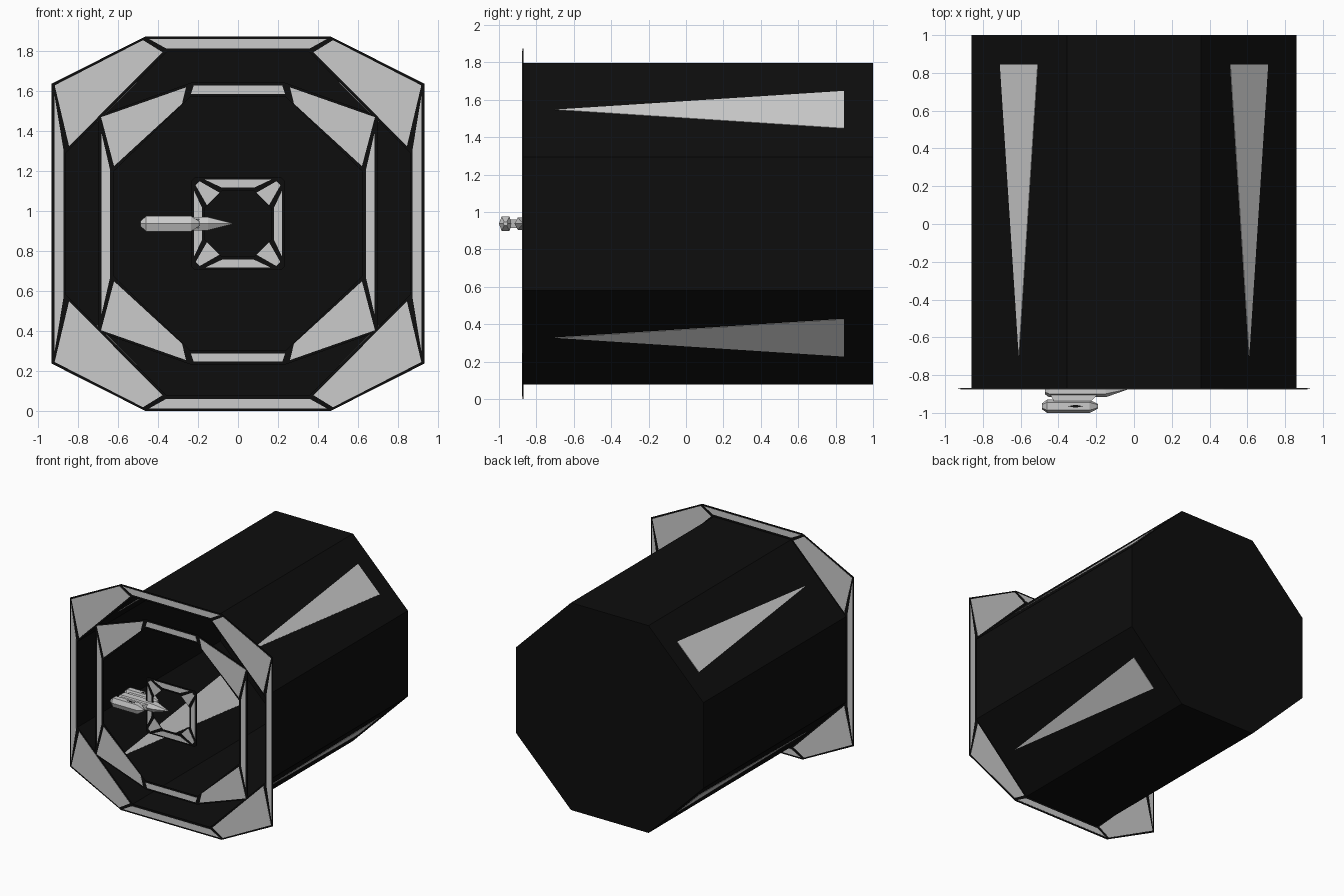
import bpy, bmesh, math
from mathutils import Vector

if "Cube" in bpy.data.objects:
    bpy.data.objects.remove(bpy.data.objects["Cube"])

CZ = 0.937      # height of the tunnel axis
FY = -0.872     # plane of the front rings
BY = 1.0        # closed back end

black = bpy.data.materials.new("black")
black.diffuse_color = (0.004, 0.004, 0.004, 1)
black.use_nodes = True
black.node_tree.nodes["Principled BSDF"].inputs["Base Color"].default_value = black.diffuse_color


def finish(name, bm, mat=None):
    bmesh.ops.recalc_face_normals(bm, faces=bm.faces)
    me = bpy.data.meshes.new(name)
    bm.to_mesh(me)
    bm.free()
    ob = bpy.data.objects.new(name, me)
    bpy.context.collection.objects.link(ob)
    if mat:
        me.materials.append(mat)
    return ob


def prism(bm, pts, offset):
    """Closed solid between a polygon and its copy moved by offset."""
    off = Vector(offset)
    a = [bm.verts.new(Vector(p) - off / 2) for p in pts]
    b = [bm.verts.new(Vector(p) + off / 2) for p in pts]
    bm.faces.new(a)
    bm.faces.new(b[::-1])
    n = len(pts)
    for i in range(n):
        bm.faces.new((a[i], a[(i + 1) % n], b[(i + 1) % n], b[i]))


def octagon(p, q):
    """Eight points from the one above the right half and the one below it."""
    (x1, z1), (x2, z2) = p, q
    return [(x1, z1), (x2, z2), (x2, -z2), (x1, -z1),
            (-x1, -z1), (-x2, -z2), (-x2, z2), (-x1, z1)]


def ring(name, outer, inner, corner, top, side):
    """Black flat frame with grey corner, top and side panels."""
    o, i = octagon(*outer), octagon(*inner)
    bm = bmesh.new()
    loops = [[bm.verts.new((x, y, CZ + z)) for x, z in pts]
             for pts, y in ((o, FY - .002), (i, FY - .002), (i, FY + .002), (o, FY + .002))]
    for k in range(4):
        A, B = loops[k], loops[(k + 1) % 4]
        for j in range(8):
            bm.faces.new((A[j], A[(j + 1) % 8], B[(j + 1) % 8], B[j]))
    finish(name + "_frame", bm, black)

    bm = bmesh.new()
    add = lambda pts: prism(bm, [(x, FY, CZ + z) for x, z in pts], (0, .007, 0))
    (tx1, tz1), (tx2, tz2) = top
    (sx1, sz1), (sx2, sz2) = side
    for s in (1, -1):
        add([(-tx1, s * tz1), (tx1, s * tz1), (tx2, s * tz2), (-tx2, s * tz2)])
        add([(s * sx1, -sz1), (s * sx1, sz1), (s * sx2, sz2), (s * sx2, -sz2)])
        for t in (1, -1):
            add([(s * x, t * z) for x, z in corner])
    finish(name + "_panels", bm)


# Octagonal tunnel, open at the front and closed at the back
bm = bmesh.new()
T = octagon((.356, .86), (.86, .356))
f = [bm.verts.new((x, FY, CZ + z)) for x, z in T]
b = [bm.verts.new((x, BY, CZ + z)) for x, z in T]
for i in range(8):
    bm.faces.new((f[i], f[(i + 1) % 8], b[(i + 1) % 8], b[i]))
bm.faces.new(b)
finish("tunnel", bm, black)

# Long light wedges on the four diagonal walls, visible inside and out
bm = bmesh.new()
for s in (1, -1):
    for t in (1, -1):
        prism(bm, [(s * .608, -.70, CZ + t * .608),
                   (s * .508, .845, CZ + t * .708),
                   (s * .708, .845, CZ + t * .508)], (s * .005, 0, t * .005))
finish("wall_light_wedges", bm)

# Three nested rings at the mouth
ring("outer_ring", ((.462, .937), (.932, .70)), ((.356, .86), (.86, .356)),
     [(.475, .918), (.917, .692), (.845, .388), (.378, .858)],
     ((.445, .924), (.36, .877)), ((.919, .65), (.873, .37)))
ring("middle_ring", ((.235, .705), (.70, .54)), ((.24, .633), (.622, .262)),
     [(.26, .682), (.685, .533), (.62, .288), (.28, .60)],
     ((.222, .69), (.236, .648)), ((.683, .455), (.64, .27)))
ring("inner_ring", ((.215, .232), (.232, .215)), ((.08, .165), (.165, .08)),
     [(.192, .212), (.212, .192), (.155, .092), (.092, .155)],
     ((.165, .22), (.08, .18)), ((.22, .165), (.18, .08)))


def loft(name, sections, yc):
    """Hexagonal body along x from (x, half width, half height) sections."""
    bm = bmesh.new()
    prev = None
    for x, w, h in sections:
        cur = [bm.verts.new((x, yc + a * w, CZ + c * h)) for a, c in
               ((1, 0), (.6, 1), (-.6, 1), (-1, 0), (-.6, -1), (.6, -1))]
        if prev:
            for i in range(6):
                bm.faces.new((prev[i], prev[(i + 1) % 6], cur[(i + 1) % 6], cur[i]))
        else:
            bm.faces.new(cur)
        prev = cur
    bm.faces.new(prev)
    return finish(name, bm)


# Small craft flying across the mouth: hull, struts, side pods
loft("craft_hull", [(-.47, .03, .02), (-.45, .045, .033), (-.15, .045, .033), (-.03, .003, .003)], FY)
for s, n in ((-1, "front"), (1, "rear")):
    yc = FY + s * .093
    loft(n + "_pod", [(-.488, .015, .012), (-.46, .035, .038), (-.235, .035, .038), (-.19, .012, .01)], yc)
    bm = bmesh.new()
    prism(bm, [(-.46, FY, CZ), (-.425, FY + s * .065, CZ), (-.225, FY + s * .065, CZ), (-.16, FY, CZ)],
          (0, 0, .045))
    finish(n + "_strut", bm)
    bm = bmesh.new()
    prism(bm, [(-.35, yc, CZ + .038), (-.31, yc + .008, CZ + .038),
               (-.27, yc, CZ + .038), (-.31, yc - .008, CZ + .038)], (0, 0, .003))
    finish(n + "_pod_window", bm, black)
